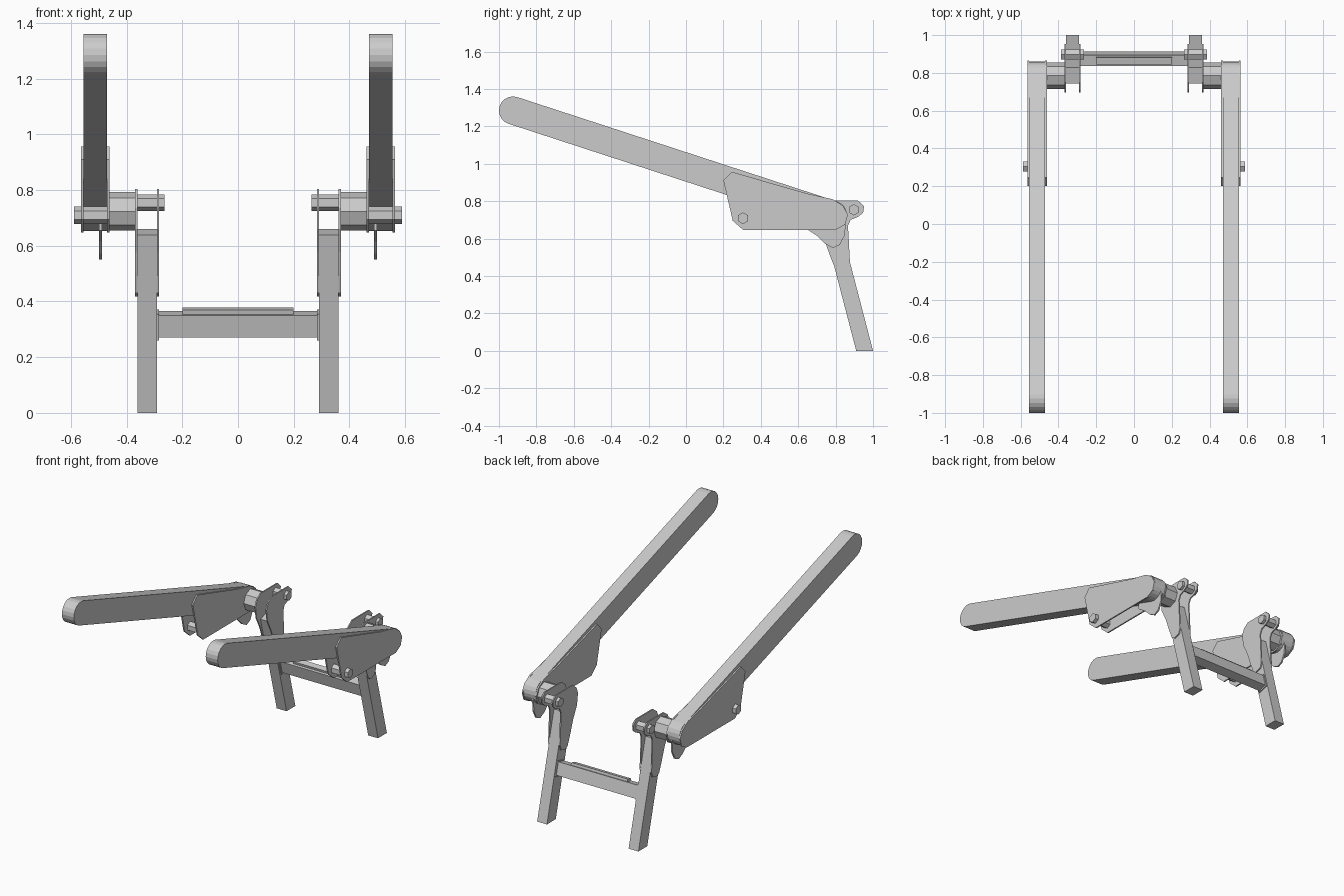
import bpy, bmesh, math
from mathutils import Vector

if "Cube" in bpy.data.objects:
    bpy.data.objects.remove(bpy.data.objects["Cube"])

steel = bpy.data.materials.new("plain_grey")
steel.diffuse_color = (0.6, 0.6, 0.6, 1)
steel.use_nodes = True
steel.node_tree.nodes["Principled BSDF"].inputs["Base Color"].default_value = steel.diffuse_color


def extrude(name, profile, x0, x1):
    """Solid made from a (y, z) profile pulled along x."""
    bm = bmesh.new()
    face = bm.faces.new([bm.verts.new((x0, y, z)) for y, z in profile])
    out = bmesh.ops.extrude_face_region(bm, geom=[face])
    verts = [v for v in out["geom"] if isinstance(v, bmesh.types.BMVert)]
    bmesh.ops.translate(bm, verts=verts, vec=(x1 - x0, 0, 0))
    bmesh.ops.recalc_face_normals(bm, faces=bm.faces)
    me = bpy.data.meshes.new(name)
    bm.to_mesh(me)
    bm.free()
    me.materials.append(steel)
    ob = bpy.data.objects.new(name, me)
    bpy.context.collection.objects.link(ob)
    return ob


def pair(name, profile, x0, x1):
    extrude(name + "_right", profile, x0, x1)
    extrude(name + "_left", profile, -x0, -x1)


def ngon(y, z, r, n, turn=0.0):
    return [(y + r * math.cos(turn + 2 * math.pi * i / n),
             z + r * math.sin(turn + 2 * math.pi * i / n)) for i in range(n)]


def slab(y, z, along, half_len, half_thick):
    """Rectangle with its long axis tilted to the given angle."""
    c, s = math.cos(along), math.sin(along)
    return [(y + a * half_len * c - b * half_thick * s,
             z + a * half_len * s + b * half_thick * c)
            for a, b in ((-1, -1), (1, -1), (1, 1), (-1, 1))]


# Long arms with rounded ends
p0, p1, r = Vector((-0.925, 1.285)), Vector((0.785, 0.727)), 0.075
ang = math.atan2(p1.y - p0.y, p1.x - p0.x)
arm = []
for centre, start in ((p1, ang - math.pi / 2), (p0, ang + math.pi / 2)):
    for i in range(11):
        a = start + math.pi * i / 10
        arm.append((centre.x + r * math.cos(a), centre.y + r * math.sin(a)))
pair("arm", arm, 0.47, 0.555)

# Cheek plates on both sides of each arm
cheek = [(0.20, 0.91), (0.245, 0.957), (0.65, 0.84), (0.786, 0.81), (0.84, 0.775),
         (0.866, 0.727), (0.85, 0.674), (0.80, 0.647), (0.305, 0.647), (0.25, 0.695)]
pair("cheek_inner", cheek, 0.461, 0.47)
pair("cheek_outer", cheek, 0.555, 0.564)

# Hexagonal pin through the cheeks
pair("cheek_pin", ngon(0.305, 0.709, 0.031, 6, math.pi / 6), 0.461, 0.588)

# Thin lug under each arm
lug = [(0.64, 0.655), (0.70, 0.615), (0.743, 0.572), (0.786, 0.55), (0.823, 0.567),
       (0.85, 0.62), (0.855, 0.72), (0.78, 0.74), (0.64, 0.72)]
pair("lug", lug, 0.489, 0.499)

# Octagonal pivot tubes
pair("pivot_tube", ngon(0.785, 0.723, 0.069, 8), 0.368, 0.465)

# Bracket plates around each post
bracket = [(0.75, 0.803), (0.92, 0.803), (0.952, 0.772), (0.947, 0.738), (0.92, 0.716),
           (0.88, 0.70), (0.866, 0.668), (0.877, 0.465), (0.866, 0.43), (0.823, 0.417),
           (0.80, 0.433), (0.77, 0.508), (0.745, 0.58), (0.705, 0.66), (0.695, 0.735),
           (0.712, 0.775)]
pair("bracket_inner", bracket, 0.283, 0.291)
pair("bracket_outer", bracket, 0.361, 0.369)
pair("bracket_pin", ngon(0.898, 0.754, 0.03, 6, math.pi / 6), 0.264, 0.387)

# Leaning posts
pair("post", [(0.91, 0), (1.0, 0), (0.828, 0.66), (0.744, 0.638)], 0.291, 0.361)

# Cross bar, its end collars and the strip along its top
lean = math.radians(104.6)
extrude("cross_bar", slab(0.875, 0.318, lean, 0.041, 0.03), -0.291, 0.291)
pair("bar_collar", slab(0.875, 0.316, lean, 0.048, 0.036), 0.284, 0.291)
extrude("bar_strip", slab(0.866, 0.362, lean, 0.012, 0.018), -0.2, 0.2)
